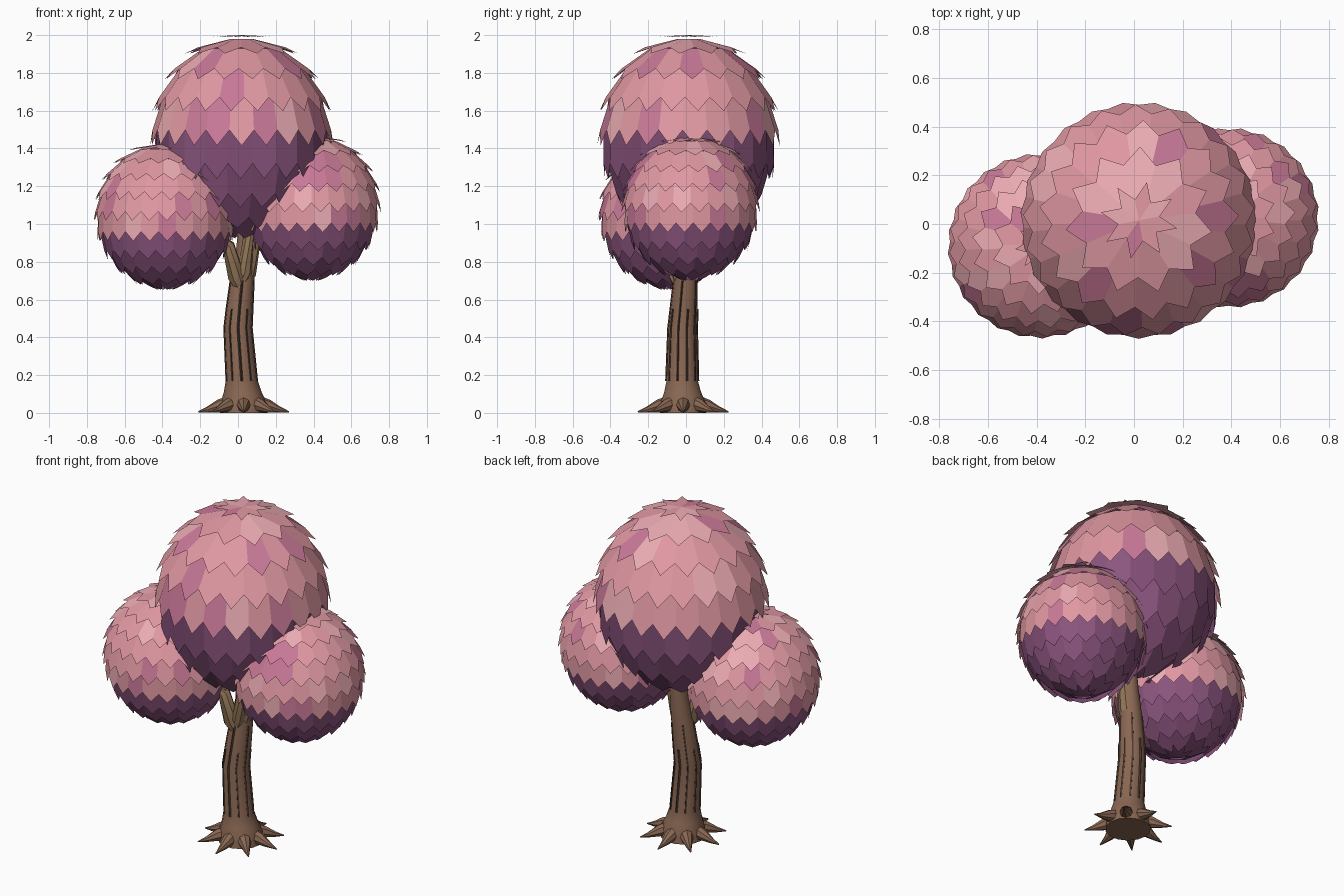
import bpy, bmesh, random
from math import sin, cos, pi
from mathutils import Vector

if "Cube" in bpy.data.objects:
    bpy.data.objects.remove(bpy.data.objects["Cube"])

random.seed(4)


def mat(name, r, g, b):
    m = bpy.data.materials.new(name)
    m.diffuse_color = (r, g, b, 1)
    m.use_nodes = True
    m.node_tree.nodes["Principled BSDF"].inputs["Base Color"].default_value = m.diffuse_color
    return m


BARK = mat("bark", 0.25, 0.135, 0.085)
BRANCH = mat("branch_bark", 0.30, 0.19, 0.10)
GROOVE = mat("dark_bark", 0.07, 0.04, 0.03)
PINKS = [mat("light_pink", 0.83, 0.41, 0.45), mat("pink", 0.74, 0.31, 0.36),
         mat("rose", 0.58, 0.19, 0.31)]
PURPLES = [mat("purple", 0.26, 0.09, 0.21), mat("plum", 0.22, 0.075, 0.18)]


def finish(bm, name, mats, smooth=False):
    me = bpy.data.meshes.new(name)
    bm.to_mesh(me)
    bm.free()
    for m in mats:
        me.materials.append(m)
    ob = bpy.data.objects.new(name, me)
    bpy.context.collection.objects.link(ob)
    if smooth:
        bpy.ops.object.select_all(action='DESELECT')
        ob.select_set(True)
        bpy.context.view_layer.objects.active = ob
        bpy.ops.object.shade_smooth_by_angle(angle=0.7)
    return ob


def add_tube(bm, path, sides, level=False):
    """Tapered tube through (x, y, z, radius) points."""
    pts = [Vector(p[:3]) for p in path]
    rings = []
    for i, p in enumerate(pts):
        d = pts[min(i + 1, len(pts) - 1)] - pts[max(i - 1, 0)]
        q = (Vector((0, 0, 1)) if level else d).to_track_quat('Z', 'Y')
        rings.append([bm.verts.new(p + q @ Vector((cos(2 * pi * k / sides), sin(2 * pi * k / sides), 0)) * path[i][3])
                      for k in range(sides)])
    for a, b in zip(rings, rings[1:]):
        for k in range(sides):
            j = (k + 1) % sides
            bm.faces.new((a[k], a[j], b[j], b[k]))
    bm.faces.new(rings[0][::-1])
    bm.faces.new(rings[-1])


# Trunk with flared foot and a slight bend
TRUNK = [(0.03, -0.015, 0.0, 0.125), (0.03, -0.015, 0.06, 0.12), (0.025, -0.018, 0.11, 0.10),
         (0.02, -0.02, 0.17, 0.085), (0.0, -0.018, 0.45, 0.076), (0.008, -0.01, 0.55, 0.072),
         (0.022, 0.0, 0.70, 0.064), (0.04, 0.01, 0.85, 0.052), (0.05, 0.015, 1.1, 0.035)]
bm = bmesh.new()
add_tube(bm, TRUNK, 14, level=True)
finish(bm, "trunk", [BARK], True)

# Bark grooves running up the trunk
bm = bmesh.new()
for k in range(10):
    a = 2 * pi * (k + 0.5) / 10
    top = 7 if k % 2 else 6
    add_tube(bm, [(x + cos(a) * r * 0.985, y + sin(a) * r * 0.985, z, 0.0065)
                  for x, y, z, r in TRUNK[3:top]], 4, level=True)
finish(bm, "bark_grooves", [GROOVE])

# Spiky roots
bm = bmesh.new()
for k in range(8):
    a = 2 * pi * k / 8
    path = [(0.03 + cos(a) * d, -0.015 + sin(a) * d, z, r)
            for d, z, r in ((0.06, 0.055, 0.042), (0.13, 0.037, 0.034), (0.19, 0.017, 0.016), (0.24, 0.006, 0.003))]
    add_tube(bm, path, 8)
finish(bm, "roots", [BARK], True)

# Branches reaching into the leaf balls
bm = bmesh.new()
add_tube(bm, [(0.02, -0.03, 0.64, 0.02), (-0.01, -0.045, 0.72, 0.046), (-0.05, -0.06, 0.88, 0.036),
              (-0.2, -0.08, 1.0, 0.025)], 8)
add_tube(bm, [(0.02, 0.01, 0.64, 0.02), (0.05, 0.0, 0.74, 0.046), (0.085, 0.01, 0.90, 0.036),
              (0.22, 0.02, 1.03, 0.025)], 8)
add_tube(bm, [(0.02, -0.03, 0.66, 0.02), (0.035, -0.045, 0.74, 0.038), (0.06, -0.03, 0.98, 0.028)], 8)
finish(bm, "branches", [BRANCH], True)


def leaf_ball(name, c, rx, rz, rows, width):
    c = Vector(c)

    def at(phi, th, f):
        return c + Vector((rx * sin(phi) * cos(th), rx * sin(phi) * sin(th), rz * cos(phi))) * f

    # Solid core under the leaves
    bm = bmesh.new()
    bmesh.ops.create_uvsphere(bm, u_segments=24, v_segments=14, radius=1)
    for v in bm.verts:
        v.co = c + Vector((v.co.x * rx, v.co.y * rx, v.co.z * rz)) * 0.94
    finish(bm, name + "_core", [PURPLES[0]], True)

    # Overlapping rows of pointed leaves
    bm = bmesh.new()
    step = pi / (rows + 0.4)
    for i in range(rows):
        tip = min((i + 1) * step, pi - 0.03)
        mid = tip - 0.45 * step
        top = max(tip - 1.6 * step, 0.0)
        n = max(8, round(2 * pi * rx * sin(mid) / width))
        ftop = 0.97 if i else 1.0
        shift = random.random()
        for k in range(n):
            t0, t1 = (2 * pi * (k + s + shift) / n for s in (0, 1))
            tm = (t0 + t1) / 2
            lo = [at(mid, t0, 1.01), at(tip, tm, 1.04), at(mid, t1, 1.01)]
            hi = [at(top, t1, ftop), at(top, t0, ftop)] if top > 0 else [at(0, 0, ftop)]
            f = bm.faces.new([bm.verts.new(p) for p in lo + hi])
            if tip > 2.0:
                f.material_index = 3 + (random.random() < 0.3)
            else:
                f.material_index = random.choices((0, 1, 2), (2 if tip < 1.0 else 0.6, 3, 0.5))[0]
    bmesh.ops.remove_doubles(bm, verts=bm.verts, dist=0.0005)
    finish(bm, name + "_leaves", PINKS + PURPLES)


leaf_ball("top_canopy", (0.02, 0.015, 1.47), 0.47, 0.53, 9, 0.13)
leaf_ball("left_canopy", (-0.385, -0.09, 1.05), 0.367, 0.385, 11, 0.092)
leaf_ball("right_canopy", (0.39, 0.025, 1.095), 0.357, 0.382, 11, 0.092)
